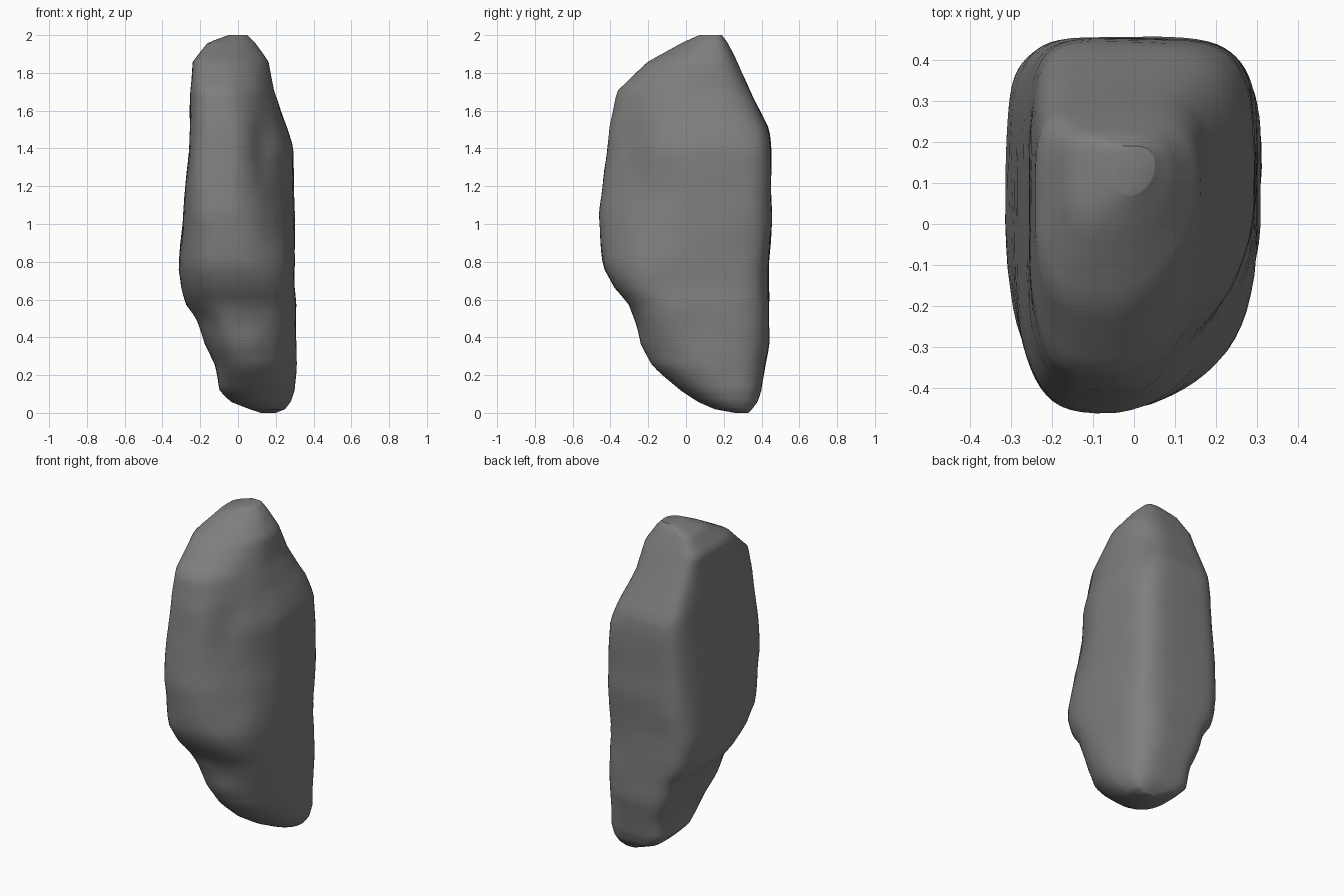
import bpy
import bmesh
import math
from mathutils import Vector, noise

cube = bpy.data.objects.get("Cube")
if cube:
    bpy.data.objects.remove(cube, do_unlink=True)

# Outline of the boulder: height, x min, x max, y min, y max
OUTLINE = [
    (0, .12, .2, .26, .33),
    (.02, .06, .25, .15, .35),
    (.06, -.04, .28, .06, .38),
    (.12, -.1, .3, -.03, .4),
    (.25, -.12, .31, -.18, .42),
    (.36, -.17, .31, -.24, .44),
    (.5, -.22, .31, -.28, .44),
    (.58, -.28, .31, -.31, .44),
    (.66, -.3, .3, -.38, .44),
    (.77, -.315, .3, -.44, .44),
    (1.05, -.29, .3, -.46, .455),
    (1.4, -.26, .29, -.42, .45),
    (1.5, -.255, .26, -.41, .44),
    (1.7, -.25, .19, -.37, .34),
    (1.86, -.24, .16, -.2, .27),
    (1.96, -.16, .09, -.02, .22),
    (2, -.05, .05, .07, .19),
]
SEGMENTS = 64
STEPS = 64

# Hollows in the surface: centre, radii, depth as a push towards the core
HOLLOWS = [
    ((.14, -.33, 1.4), (.07, .2, .18), .035),
    ((.2, -.25, 1.2), (.15, .2, .25), .02),
    ((.1, -.25, .5), (.12, .12, .1), .015),
    ((-.24, -.2, .46), (.1, .16, .12), .02),
]


def section(z):
    """Blend the outline rows at a height."""
    for low, high in zip(OUTLINE, OUTLINE[1:]):
        if z <= high[0]:
            t = (z - low[0]) / (high[0] - low[0])
            return [a + (b - a) * t for a, b in zip(low[1:], high[1:])]
    return OUTLINE[-1][1:]


def swell(z, centre, width):
    """Soft bump along the height."""
    return math.exp(-((z - centre) / width) ** 2)


def corner_power(c, s, z):
    """Squareness of each corner of the cross-section."""
    if s > 0:
        return 4.3 if c < 0 else 3.2 + 2 * swell(z, 1.1, .45)
    if c < 0:
        return 2.3 + 2.2 * swell(z, 1.4, .4)
    # The front left corner is sliced off, except at the low bulge
    return 1.8 + 1.1 * swell(z, .66, .25)


def surface_point(z, angle):
    x0, x1, y0, y1 = section(z)
    cx = x0 + .4 * (x1 - x0)
    cy = y0 + .55 * (y1 - y0)
    c, s = math.cos(angle), math.sin(angle)
    p = 2 / corner_power(c, s, z)
    x = cx + math.copysign(abs(c) ** p, c) * (x1 - cx if c > 0 else cx - x0)
    y = cy + math.copysign(abs(s) ** p, s) * (y1 - cy if s > 0 else cy - y0)
    point = Vector((x, y, z))
    inward = Vector((cx - x, cy - y, 0)).normalized()
    # Worn hollows and gentle chipped unevenness
    push = .006 * noise.noise(point * 4) + .003 * noise.noise(point * 10)
    for centre, radii, depth in HOLLOWS:
        d = sum(((a - b) / r) ** 2 for a, b, r in zip(point, centre, radii))
        push += depth * math.exp(-d)
    fade = min(1, z * 4, (2 - z) * 4)
    return point + inward * push * fade


# Ring heights, closer together near both ends
heights = [1 - math.cos(math.pi * i / STEPS) for i in range(STEPS + 1)]

# Boulder body
bm = bmesh.new()
rings = []
for z in heights:
    rings.append([bm.verts.new(surface_point(z, math.tau * (i + .5) / SEGMENTS))
                  for i in range(SEGMENTS)])
for low, high in zip(rings, rings[1:]):
    for i in range(SEGMENTS):
        j = (i + 1) % SEGMENTS
        bm.faces.new((low[i], low[j], high[j], high[i]))

# Blunt ends
for ring in (rings[0], rings[-1]):
    bmesh.ops.contextual_create(bm, geom=ring)
bmesh.ops.recalc_face_normals(bm, faces=bm.faces)

mesh = bpy.data.meshes.new("boulder")
bm.to_mesh(mesh)
bm.free()
boulder = bpy.data.objects.new("boulder", mesh)
bpy.context.collection.objects.link(boulder)

# Stone colour
stone = bpy.data.materials.new("grey_stone")
stone.use_nodes = True
colour = (.21, .21, .21, 1)
stone.diffuse_color = colour
shader = next(n for n in stone.node_tree.nodes if n.type == "BSDF_PRINCIPLED")
shader.inputs["Base Color"].default_value = colour
mesh.materials.append(stone)

# Smooth stone surface
bpy.ops.object.select_all(action="DESELECT")
boulder.select_set(True)
bpy.context.view_layer.objects.active = boulder
bpy.ops.object.shade_smooth_by_angle(angle=math.radians(50))
